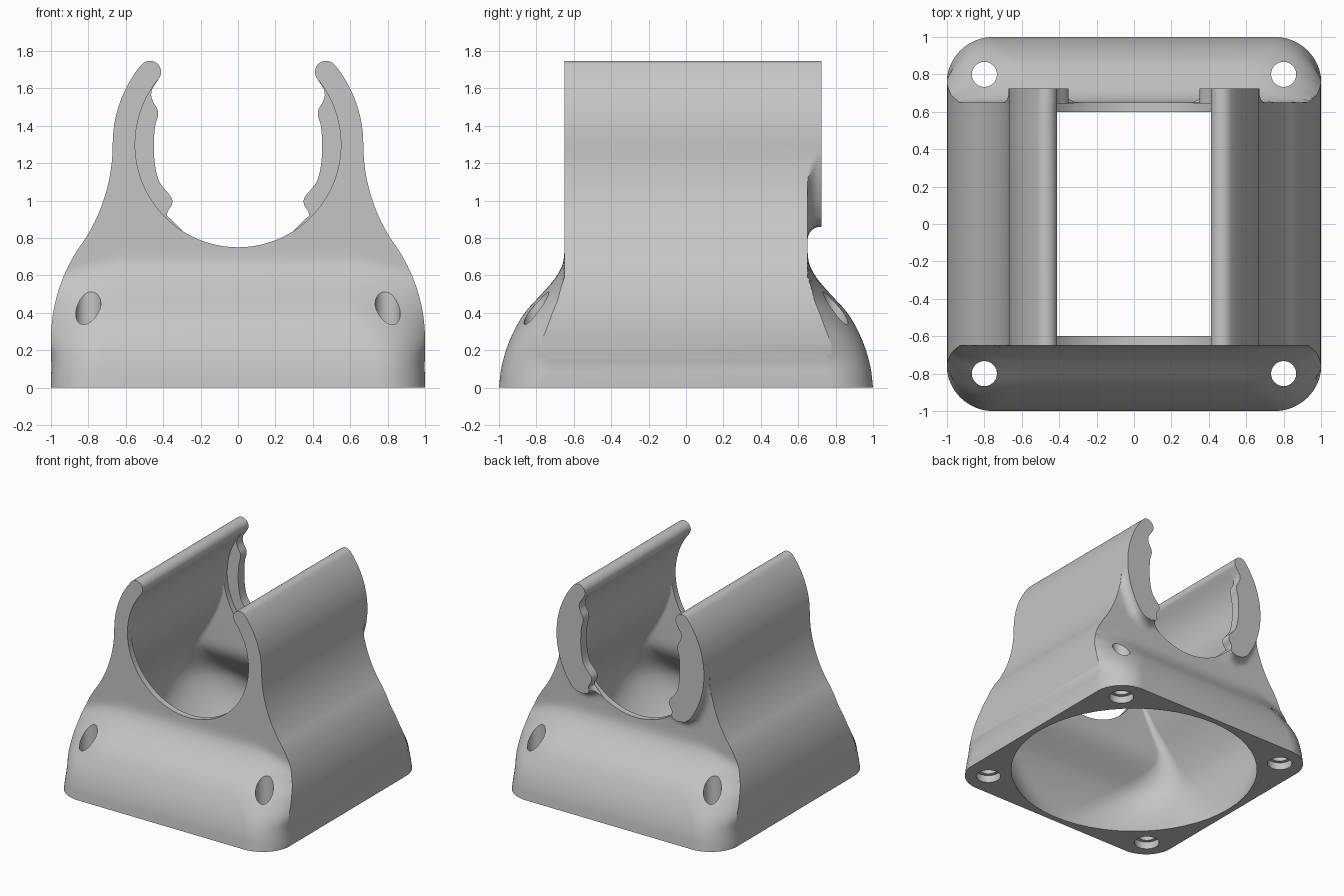
import bpy, bmesh, math
from math import sin, cos, radians, sqrt, pi

cube = bpy.data.objects.get("Cube")
if cube:
    bpy.data.objects.remove(cube, do_unlink=True)

grey = bpy.data.materials.new("plain grey")
grey.use_nodes = True
grey.diffuse_color = (0.56, 0.56, 0.56, 1)
for node in grey.node_tree.nodes:
    if node.type == 'BSDF_PRINCIPLED':
        node.inputs["Base Color"].default_value = grey.diffuse_color


def curve(points):
    """Smooth function of height through (height, value) points."""
    def slope(i):
        a, b = points[max(i - 1, 0)], points[min(i + 1, len(points) - 1)]
        return (b[1] - a[1]) / (b[0] - a[0])

    def value(z):
        if z <= points[0][0]:
            return points[0][1]
        for i in range(len(points) - 1):
            (z0, v0), (z1, v1) = points[i], points[i + 1]
            if z <= z1:
                h = z1 - z0
                t = (z - z0) / h
                return (v0 * (1 + 2 * t) * (1 - t) ** 2 + h * slope(i) * t * (1 - t) ** 2
                        + v1 * t * t * (3 - 2 * t) + h * slope(i + 1) * t * t * (t - 1))
        return points[-1][1]
    return value


def loft(name, rings):
    """Closed solid through rings with equal point counts."""
    bm = bmesh.new()
    loops = [[bm.verts.new(p) for p in ring] for ring in rings]
    n = len(loops[0])
    for a, b in zip(loops, loops[1:]):
        for i in range(n):
            j = (i + 1) % n
            bm.faces.new((a[i], a[j], b[j], b[i]))
    bm.faces.new(loops[0][::-1])
    bm.faces.new(loops[-1])
    bmesh.ops.recalc_face_normals(bm, faces=bm.faces)
    mesh = bpy.data.meshes.new(name)
    bm.to_mesh(mesh)
    bm.free()
    obj = bpy.data.objects.new(name, mesh)
    bpy.context.collection.objects.link(obj)
    mesh.materials.append(grey)
    return obj


def rounded_rect(hx, hy, r, z, n, min_y=0):
    """Rounded rectangle whose corners never cut in past min_y."""
    quarter = [(hx - r + r * cos(pi / 2 * i / n),
                max(hy - r + r * sin(pi / 2 * i / n), min_y)) for i in range(n + 1)]
    right = quarter[::-1] + [(x, -y) for x, y in quarter]
    return [(x, y, z) for x, y in right] + [(-x, y, z) for x, y in right[::-1]]


def arc(cx, cz, r, start, end, n):
    return [(cx + r * cos(radians(start + (end - start) * i / n)),
             cz + r * sin(radians(start + (end - start) * i / n))) for i in range(n + 1)]


def combine(target, tool, operation):
    mod = target.modifiers.new(operation, 'BOOLEAN')
    mod.operation = operation
    mod.solver = 'EXACT'
    mod.object = tool
    bpy.ops.object.select_all(action='DESELECT')
    bpy.context.view_layer.objects.active = target
    target.select_set(True)
    bpy.ops.object.modifier_apply(modifier=mod.name)
    bpy.data.objects.remove(tool, do_unlink=True)


# Shared dimensions and outlines
BORE_Z, BORE_R, ARM_R, TIP_R, TIP_ANGLE = 1.3, 0.55, 0.67, 0.06, 39.4
WALL_Y = 0.65
tip_x = (ARM_R - TIP_R) * cos(radians(TIP_ANGLE))
tip_z = BORE_Z + (ARM_R - TIP_R) * sin(radians(TIP_ANGLE))


def half_width(z):
    """Side outline: straight foot, convex arc, then concave arc up to the arm."""
    if z < 0.255:
        return 1
    if z < 0.763:
        return 1 - 0.885 + sqrt(0.885 ** 2 - (z - 0.255) ** 2)
    return ARM_R + 0.94 - sqrt(0.94 ** 2 - (BORE_Z - z) ** 2)


half_depth = curve([(0, 1), (0.1, 0.988), (0.2, 0.962), (0.3, 0.921), (0.4, 0.862),
                    (0.51, 0.763), (0.58, 0.703), (0.65, 0.663), (0.71, 0.651), (0.78, WALL_Y),
                    (0.9, WALL_Y)])
tip = arc(tip_x, tip_z, TIP_R, TIP_ANGLE, TIP_ANGLE + 180, 14)
upper_arm = arc(0, BORE_Z, ARM_R, 0, TIP_ANGLE, 14)

# Cradle: front outline pulled through the depth
half = [(half_width(BORE_Z * i / 50), BORE_Z * i / 50) for i in range(50)]
half += upper_arm[:-1] + tip[:-1] + arc(0, BORE_Z, BORE_R, TIP_ANGLE, -90, 40)
outline = half + [(-x, z) for x, z in half[-2::-1]]
bracket = loft("pipe_cradle_bracket", [[(x, y, z) for x, z in outline] for y in (-1.1, 1.1)])

# Flared envelope trims the front and back, its corners opening out with height
corner_start = curve([(0, 0.752), (0.2, 0.72), (0.45, 0.57), (0.6, 0.57)])
corner_radius = curve([(0, 0.25), (0.2, 0.3), (0.45, 0.72), (0.6, 1.4)])
levels = [-0.1] + [0.9 * i / 32 for i in range(33)] + [1.9]
envelope = loft("flare_envelope", [
    rounded_rect(corner_start(z) + corner_radius(z), half_depth(z), corner_radius(z), z, 36, WALL_Y)
    for z in levels])
combine(bracket, envelope, 'INTERSECT')

# Hollow: round at the base, rectangular below the bore
hollow_width = curve([(0, 0.95), (0.3, 0.942), (0.45, 0.92), (0.6, 0.86), (0.75, 0.78),
                      (0.9, 0.68), (1.1, 0.58), (1.3, 0.54)])
hollow_corner = curve([(0, 0.949), (0.2, 0.68), (0.4, 0.41), (0.62, 0.12), (0.8, 0.06), (1.1, 0.02)])
levels = [-0.1] + [1.3 * i / 32 for i in range(33)]
hollow = loft("hollow", [
    rounded_rect(hollow_width(z), half_depth(z) - 0.05, hollow_corner(z), z, 14) for z in levels])
combine(bracket, hollow, 'DIFFERENCE')

# Screw holes with counterbores underneath
for x in (-0.8, 0.8):
    for y in (-0.8, 0.8):
        for r, top in ((0.067, 1.0), (0.095, 0.06)):
            ring = arc(x, y, r, 0, 352.5, 47)
            combine(bracket, loft("screw_hole", [[(px, py, z) for px, py in ring]
                                                 for z in (-0.1, top)]), 'DIFFERENCE')

# Snap lips on the back ends of the arms, with a filleted root
lip_edge = curve([(0.92, 0.38), (0.945, 0.375), (0.97, 0.357), (1.0, 0.35), (1.03, 0.365),
                  (1.07, 0.4), (1.11, 0.425), (1.2, 0.445), (1.3, 0.45), (1.4, 0.443),
                  (1.455, 0.428), (1.49, 0.432), (1.525, 0.452), (1.56, 0.464), (1.595, 0.46)])
lip_inner = [(lip_edge(1.595 - 0.675 * i / 45), 1.595 - 0.675 * i / 45) for i in range(46)]


def lip_ring(side, y):
    t = min(max(y - WALL_Y, 0), 0.07)
    f = 0.07 - sqrt(0.07 ** 2 - (0.07 - t) ** 2)
    lower = [(min(x, half_width(z) - 0.001), z)
             for x, z in arc(0, BORE_Z, ARM_R + f, -37, 0, 24)[:-1]]
    root_z = 0.893 - 0.9 * f
    root_x = sqrt((BORE_R + 0.001) ** 2 - (BORE_Z - root_z) ** 2)
    foot = [(root_x, root_z), (0.39, 0.87 - f), (0.43, 0.86 - f), (0.49, 0.867 - f)]
    return [(side * x, y, z) for x, z in lower + upper_arm + tip[1:] + lip_inner + foot]


for side in (-1, 1):
    lip = loft("snap_lip", [lip_ring(side, y) for y in
                            (0.645, 0.65, 0.653, 0.66, 0.67, 0.685, 0.7, 0.724)])
    combine(bracket, lip, 'UNION')

bpy.ops.object.select_all(action='DESELECT')
bpy.context.view_layer.objects.active = bracket
bracket.select_set(True)
bpy.ops.object.shade_smooth_by_angle(angle=radians(28))
